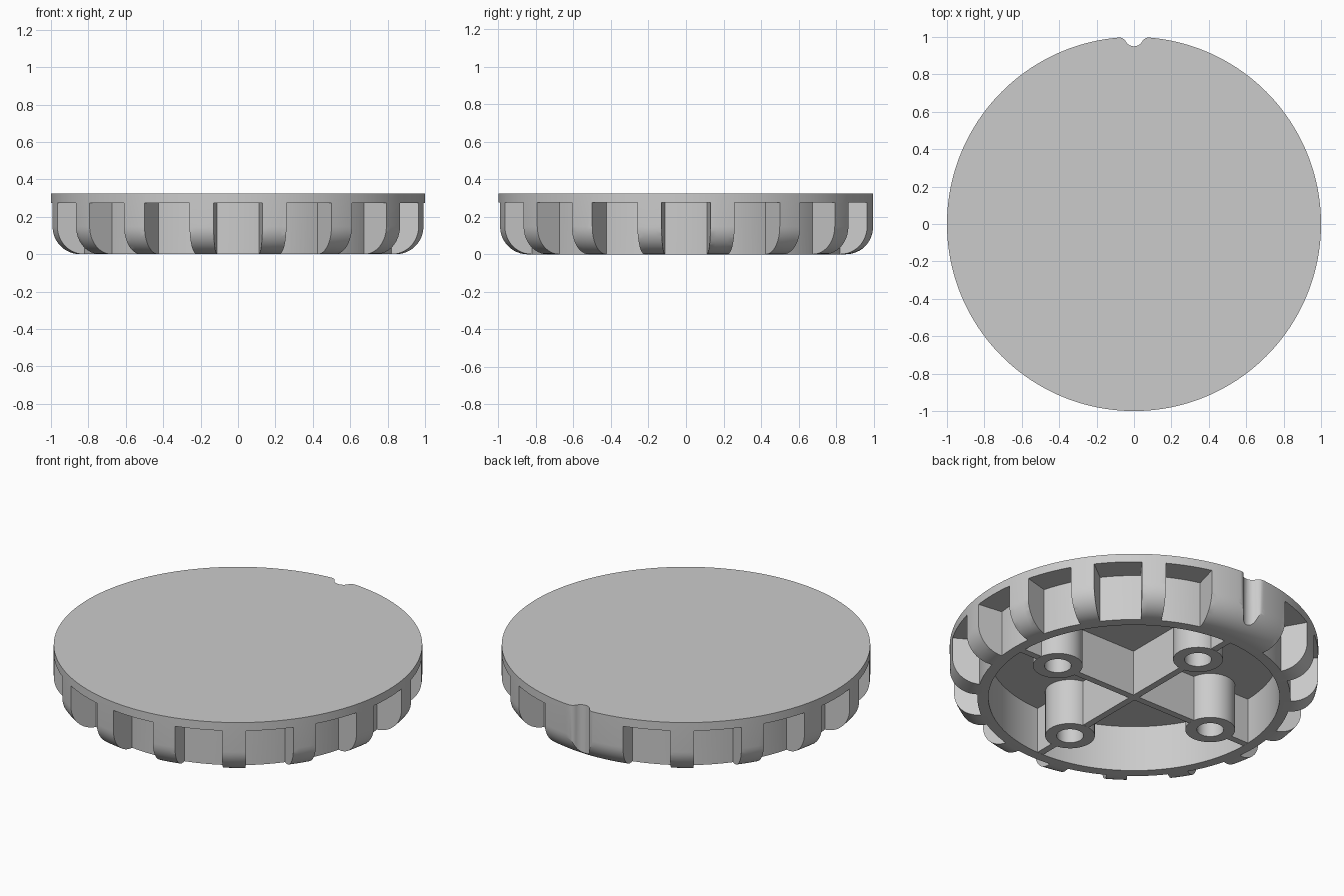
import bpy, bmesh, math
from mathutils import Vector

if "Cube" in bpy.data.objects:
    bpy.data.objects.remove(bpy.data.objects["Cube"])

TOP, CEILING = 0.325, 0.275
CAVITY_R, WALL_R, FILLET = 0.79, 0.85, 0.148
SEGMENTS = 192
SLOTS, BACK_SLOT = 16, 4

grey = bpy.data.materials.new("plain_grey")
grey.use_nodes = True
grey.diffuse_color = (0.6, 0.6, 0.6, 1)
grey.node_tree.nodes["Principled BSDF"].inputs["Base Color"].default_value = (0.6, 0.6, 0.6, 1)


def finish(name, bm):
    bmesh.ops.recalc_face_normals(bm, faces=bm.faces)
    mesh = bpy.data.meshes.new(name)
    bm.to_mesh(mesh)
    bm.free()
    mesh.materials.append(grey)
    obj = bpy.data.objects.new(name, mesh)
    bpy.context.collection.objects.link(obj)
    return obj


def activate(obj):
    bpy.ops.object.select_all(action='DESELECT')
    obj.select_set(True)
    bpy.context.view_layer.objects.active = obj


def smooth(obj):
    activate(obj)
    bpy.ops.object.shade_smooth_by_angle(angle=math.radians(30))


def lathe(name, profile, segments, closed):
    """Spin an (r, z) profile about the z axis."""
    bm = bmesh.new()
    verts = [bm.verts.new((r, 0, z)) for r, z in profile]
    edges = [bm.edges.new(pair) for pair in zip(verts, verts[1:])]
    if closed:
        edges.append(bm.edges.new((verts[-1], verts[0])))
    bmesh.ops.spin(bm, geom=verts + edges, cent=(0, 0, 0), axis=(0, 0, 1),
                   angle=math.tau, steps=segments, use_duplicate=False)
    bmesh.ops.remove_doubles(bm, verts=bm.verts, dist=0.00001)
    return finish(name, bm)


def prism(bm, outline, z0, z1):
    """Add a vertical prism on a flat (x, y) outline."""
    face = bm.faces.new([bm.verts.new((x, y, z0)) for x, y in outline])
    result = bmesh.ops.extrude_face_region(bm, geom=[face], use_keep_orig=True)
    moved = [v for v in result["geom"] if isinstance(v, bmesh.types.BMVert)]
    bmesh.ops.translate(bm, verts=moved, vec=(0, 0, z1 - z0))


def arc(cx, cy, r, start, end, steps):
    angles = [start + (end - start) * i / steps for i in range(steps + 1)]
    return [(cx + r * math.cos(a), cy + r * math.sin(a)) for a in angles]


# Cup-shaped body with a rounded lower edge
fillet = arc(1 - FILLET, FILLET, FILLET, -math.pi / 2, 0, 12)
profile = [(0, CEILING), (CAVITY_R, CEILING), (CAVITY_R, 0)] + fillet + [(1, TOP), (0, TOP)]
body = lathe("knob_body", profile, SEGMENTS, False)

# Grip slots around the side, leaving the back one solid
bm = bmesh.new()
half = math.radians(7.5)
for i in range(SLOTS):
    if i != BACK_SLOT:
        mid = math.tau * i / SLOTS
        sector = arc(0, 0, WALL_R, mid - half, mid + half, 8)
        sector += arc(0, 0, 1.1, mid + half, mid - half, 8)
        prism(bm, sector, -0.1, CEILING)

# Index notch at the back, with rounded lips
notch_r, lip_r = 0.05, 0.04
notch = Vector((0, 1))
lip_y = (1 + (1 - lip_r) ** 2 - (notch_r + lip_r) ** 2) / 2
lip = Vector((math.sqrt((1 - lip_r) ** 2 - lip_y ** 2), lip_y))
to_lip = lip - notch
meet = math.atan2(to_lip.y, to_lip.x)
side = arc(notch.x, notch.y, notch_r, -math.pi / 2, meet, 8)
side += arc(lip.x, lip.y, lip_r, meet + math.pi, math.atan2(lip.y, lip.x), 8)[1:]
side.append((side[-1][0] + 0.01, 1.1))
prism(bm, [(-x, y) for x, y in reversed(side[1:])] + side, -0.1, TOP + 0.1)

cutter = finish("slot_cutter", bm)
cutter.hide_render = True
cut = body.modifiers.new("slots", 'BOOLEAN')
cut.operation = 'DIFFERENCE'
cut.solver = 'EXACT'
cut.object = cutter
activate(body)
bpy.ops.object.modifier_apply(modifier=cut.name)
bpy.data.objects.remove(cutter)
smooth(body)

# Four hollow bosses and the ribs that tie them together
BOSS_AT, BOSS_R, HOLE_R, RIB = 0.54, 0.135, 0.073, 0.02
ribs = bmesh.new()
for i in range(4):
    angle = i * math.pi / 2
    c, s = math.cos(angle), math.sin(angle)
    tube = [(HOLE_R, 0), (BOSS_R, 0), (BOSS_R, CEILING + 0.01), (HOLE_R, CEILING + 0.01)]
    boss = lathe(f"boss_{i + 1}", tube, 48, True)
    boss.location = (BOSS_AT * c, BOSS_AT * s, 0)
    smooth(boss)
    for a, b in ((0, BOSS_AT - BOSS_R + 0.02), (BOSS_AT + BOSS_R - 0.02, CAVITY_R + 0.01)):
        corners = [(a, -RIB), (b, -RIB), (b, RIB), (a, RIB)]
        prism(ribs, [(x * c - y * s, x * s + y * c) for x, y in corners], 0.001, CEILING + 0.01)
finish("cross_ribs", ribs)
